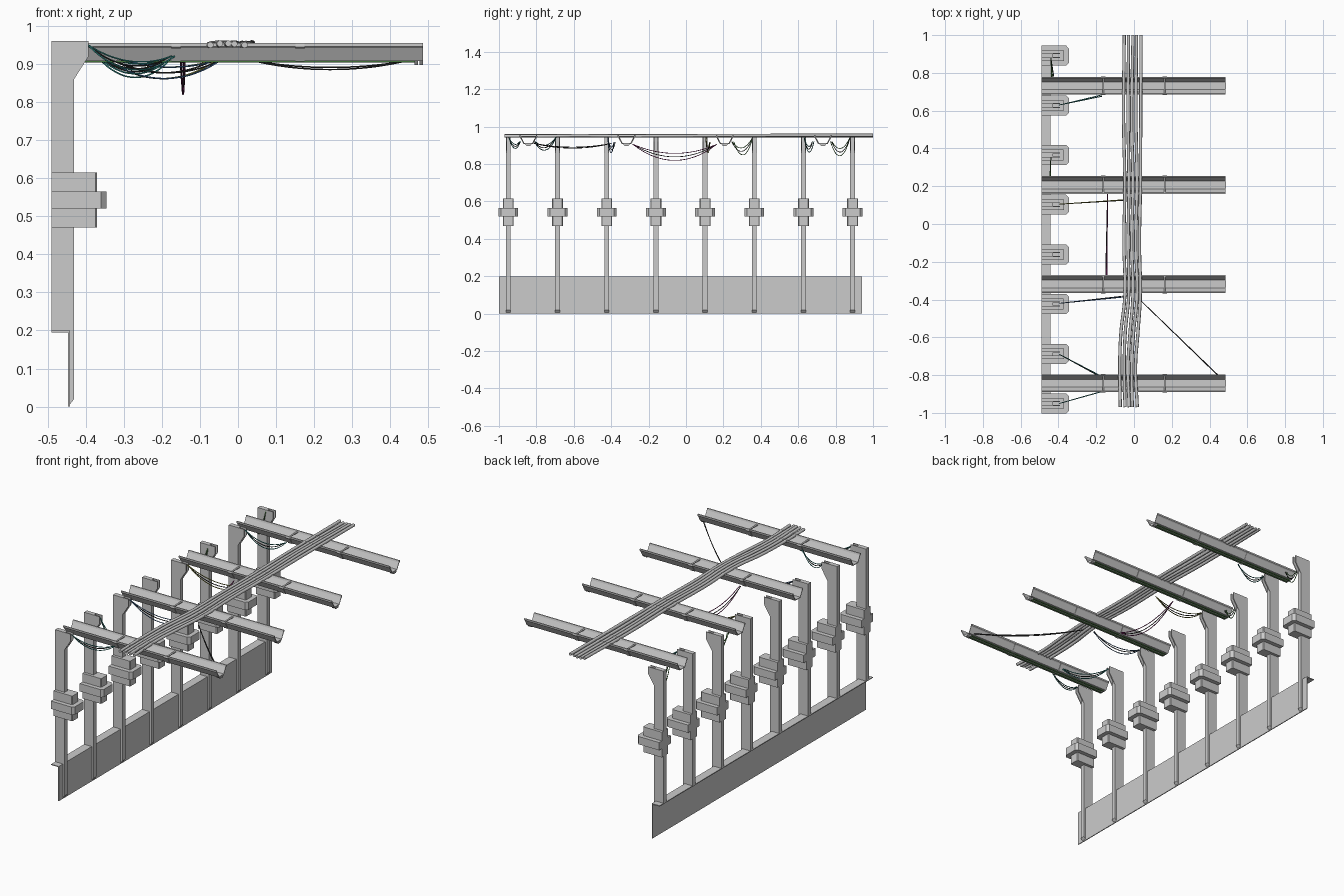
import bpy, bmesh, random
from mathutils import Vector

if "Cube" in bpy.data.objects:
    bpy.data.objects.remove(bpy.data.objects["Cube"])
random.seed(4)


def prism(name, pts, axis, a, b):
    """Extrude a closed 2D outline along an axis (x: pts are y,z; y: x,z; z: x,y)."""
    def place(p, t):
        return {'x': (t, p[0], p[1]), 'y': (p[0], t, p[1]), 'z': (p[0], p[1], t)}[axis]
    bm = bmesh.new()
    lo = [bm.verts.new(place(p, a)) for p in pts]
    hi = [bm.verts.new(place(p, b)) for p in pts]
    n = len(pts)
    bm.faces.new(lo)
    bm.faces.new(hi[::-1])
    for i in range(n):
        j = (i + 1) % n
        bm.faces.new((lo[i], hi[i], hi[j], lo[j]))
    bmesh.ops.recalc_face_normals(bm, faces=bm.faces)
    me = bpy.data.meshes.new(name)
    bm.to_mesh(me)
    bm.free()
    ob = bpy.data.objects.new(name, me)
    bpy.context.collection.objects.link(ob)
    return ob


def rect(a0, a1, b0, b1):
    return [(a0, b0), (a1, b0), (a1, b1), (a0, b1)]


def tube(name, pts, r, mat=None, res=2, steps=6):
    cu = bpy.data.curves.new(name, 'CURVE')
    cu.dimensions = '3D'
    cu.bevel_depth = r
    cu.bevel_resolution = res
    cu.resolution_u = steps
    cu.use_fill_caps = True
    sp = cu.splines.new('BEZIER')
    sp.bezier_points.add(len(pts) - 1)
    for bp, p in zip(sp.bezier_points, pts):
        bp.co = p
        bp.handle_left_type = bp.handle_right_type = 'AUTO'
    if mat:
        cu.materials.append(mat)
    ob = bpy.data.objects.new(name, cu)
    bpy.context.collection.objects.link(ob)
    return ob


def colour(name, rgb):
    m = bpy.data.materials.new(name)
    m.diffuse_color = (*rgb, 1)
    m.use_nodes = True
    m.node_tree.nodes["Principled BSDF"].inputs["Base Color"].default_value = m.diffuse_color
    return m


green = colour('green', (0.08, 0.25, 0.06))
teal = colour('teal', (0.03, 0.28, 0.26))
purple = colour('purple', (0.25, 0.02, 0.16))
blue = colour('blue', (0.05, 0.15, 0.35))
olive = colour('olive', (0.3, 0.3, 0.05))
black = colour('black', (0.03, 0.03, 0.03))

# base wall: thin sheet with a ledge along its top edge
prism('base_wall', [(-.446, 0), (-.441, 0), (-.441, .2), (-.49, .2), (-.49, .195), (-.446, .195)],
      'y', -1, .94)

# columns with wall rib, top gussets and stepped clamp block
for i in range(8):
    y = -.95 + i * .263
    prism('column', rect(-.49, -.43, .2, .96), 'y', y - .013, y + .013)
    prism('column_rib', [(-.443, .004), (-.43, .02), (-.43, .2), (-.443, .2)], 'y', y - .013, y + .013)
    for s in (-1, 1):
        prism('column_gusset', [(-.43, .86), (-.392, .92), (-.392, .96), (-.43, .96)],
              'y', y + s * .013, y + s * .008)
    for name, x, w, z0, z1, c in (('clamp_block', -.37, .029, .47, .615, .004),
                                  ('clamp_band', -.345, .053, .52, .565, .014)):
        prism(name, [(-.49, y - w), (x - c, y - w), (x, y - w + c),
                     (x, y + w - c), (x - c, y + w), (-.49, y + w)], 'z', z0, z1)

# overhead trough beams
half = [(.047, .955), (.041, .955), (.038, .945), (.021, .912)]
outer = [(.023, .908), (.041, .941), (.047, .946)]
BEAMS = [-.843 + i * .525 for i in range(4)]


def trough(y, grow=0.0):
    right = [(y + p[0], p[1]) for p in half]
    left = [(y - p[0], p[1]) for p in half[::-1]]
    under_l = [(y - p[0] - grow, p[1] - grow) for p in outer[::-1]]
    under_r = [(y + p[0] + grow, p[1] - grow) for p in outer]
    return right + left + under_l + under_r


for y in BEAMS:
    prism('trough_beam', trough(y), 'x', -.49, .485)
    for x in (-.163, .163):
        prism('joint_band', trough(y, .002), 'x', x - .012, x + .012)
        prism('joint_strap', rect(y - .04, y + .04, .945, .949), 'x', x - .005, x + .005)
    # strips under the beam and small end hangers
    for s in (-1, 1):
        tube('under_strip', [(-.48, y + s * .009, .907), (.47, y + s * .009, .907)], .004, green, 1, 1)
    for x in (.468, .482):
        prism('end_hanger', [(y - .018, .907), (y - .01, .897), (y + .01, .897), (y + .018, .907)],
              'x', x - .005, x + .004)

# bundle of five long pipes crossing the beams
centre = [(-.028, -.97), (-.032, -.75), (-.024, -.58), (-.008, -.38), (-.012, -.1),
          (-.006, .2), (-.01, .55), (-.007, 1)]
for k in range(5):
    off = (k - 2) * .0215
    tube('long_pipe', [(x + off + random.uniform(-.003, .003), y, .952 + random.uniform(-.003, .002))
                       for x, y in centre], .0085, None, 2, 8)


# hanging wires: start, end, sag, colour
def hang(a, b, sag, mat, count=3):
    a, b = Vector(a), Vector(b)
    for k in range(count):
        depth = sag * (1 - .22 * k)
        j = Vector((random.uniform(-.006, .006), random.uniform(-.006, .006), 0))
        pts = [a.lerp(b, t / 6) + j * (t / 6) - Vector((0, 0, depth * 4 * (t / 6) * (1 - t / 6)))
               for t in range(7)]
        tube('hanging_wire', pts, .0022, (mat, black, mat)[k % 3], 1, 4)


hang((-.44, .88, .95), (-.43, .775, .92), .09, green)
hang((-.395, .63, .95), (-.17, .68, .92), .07, teal)
hang((-.44, .36, .95), (-.44, .25, .92), .085, green)
hang((-.395, .105, .95), (-.05, .13, .915), .07, olive)
hang((-.14, .165, .905), (-.145, -.28, .905), .085, purple)
hang((-.395, -.42, .95), (-.03, -.385, .915), .07, blue)
hang((.03, -.4, .91), (.45, -.81, .91), .025, black, 2)
hang((-.395, -.69, .95), (-.17, -.81, .92), .06, teal)
hang((-.395, -.95, .95), (-.17, -.885, .92), .05, teal)
